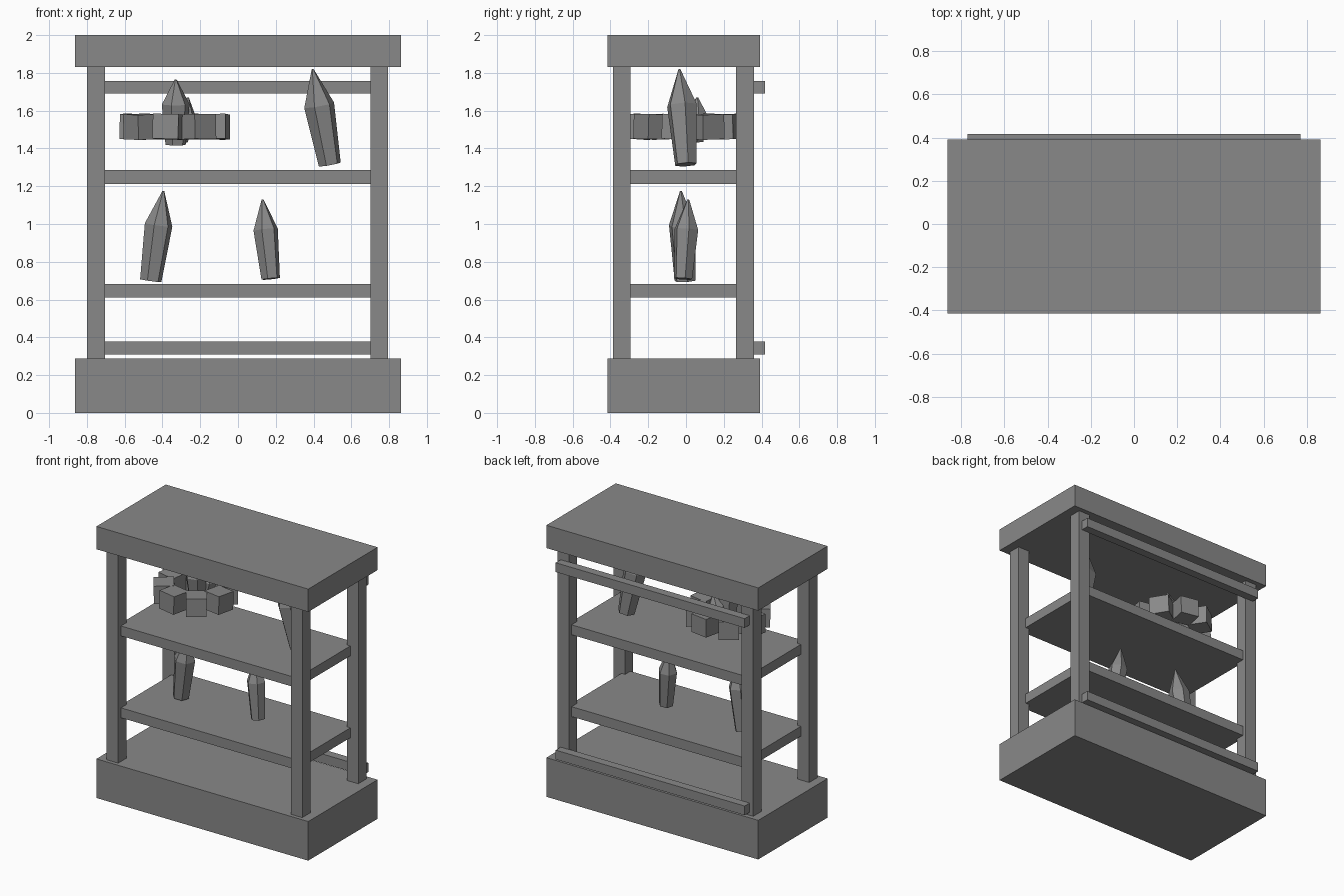
import bpy, bmesh, math, random
from mathutils import Vector, Matrix, Euler

if "Cube" in bpy.data.objects:
    bpy.data.objects.remove(bpy.data.objects["Cube"])

random.seed(4)
grey = bpy.data.materials.new("mid_grey")
grey.diffuse_color = (0.25, 0.25, 0.25, 1)
grey.use_nodes = True
grey.node_tree.nodes["Principled BSDF"].inputs["Base Color"].default_value = grey.diffuse_color


def finish(bm, name):
    bmesh.ops.recalc_face_normals(bm, faces=bm.faces)
    mesh = bpy.data.meshes.new(name)
    bm.to_mesh(mesh)
    bm.free()
    mesh.materials.append(grey)
    obj = bpy.data.objects.new(name, mesh)
    bpy.context.collection.objects.link(obj)
    return obj


def box(name, lo, hi, rot=None):
    """Box between two corners, optionally turned about its centre."""
    lo, hi = Vector(lo), Vector(hi)
    bm = bmesh.new()
    mat = Matrix.Translation((lo + hi) / 2)
    if rot:
        mat = mat @ Euler(rot).to_matrix().to_4x4()
    bmesh.ops.create_cube(bm, size=1, matrix=mat @ Matrix.Diagonal((*(hi - lo), 1)))
    return finish(bm, name)


def crystal(name, base, tip, r_base, r_mid, shoulder=0.62, sides=6):
    """Faceted shard that widens to a shoulder, then narrows to a point."""
    base, tip = Vector(base), Vector(tip)
    axis = tip - base
    turn = Vector((0, 0, 1)).rotation_difference(axis)
    bm = bmesh.new()
    rings = []
    for t, r in ((0, r_base), (shoulder, r_mid), (1, 0.005)):
        ring = []
        for i in range(sides):
            a = math.tau * (i + 0.2) / sides
            p = Vector((r * math.cos(a), r * math.sin(a), t * axis.length))
            ring.append(bm.verts.new(base + turn @ p))
        rings.append(ring)
    for a, b in zip(rings, rings[1:]):
        for i in range(sides):
            j = (i + 1) % sides
            bm.faces.new((a[i], a[j], b[j], b[i]))
    bm.faces.new(rings[0])
    bm.faces.new(rings[-1])
    return finish(bm, name)


# Base and roof slabs
box("base", (-0.863, -0.415, 0), (0.863, 0.392, 0.288))
box("roof", (-0.863, -0.415, 1.832), (0.863, 0.392, 2.0))

# Corner posts
for side, x in (("left", -0.752), ("right", 0.748)):
    for end, y in (("front", -0.34), ("back", 0.312)):
        box(f"{end}_{side}_post", (x - 0.047, y - 0.047, 0.28), (x + 0.047, y + 0.047, 1.84))

# Shelves
for level, z in (("lower", 0.61), ("upper", 1.213)):
    box(f"{level}_shelf", (-0.73, -0.355, z), (0.73, 0.33, z + 0.073))

# Back rails
for level, z in (("lower", 0.31), ("upper", 1.69)):
    box(f"{level}_back_rail", (-0.77, 0.355, z), (0.77, 0.417, z + 0.068))

# Standing crystals
crystal("tall_crystal", (0.486, 0.0, 1.315), (0.395, -0.035, 1.82), 0.06, 0.082)
crystal("left_crystal", (-0.462, -0.005, 0.70), (-0.395, -0.027, 1.175), 0.058, 0.075)
crystal("right_crystal", (0.173, -0.015, 0.71), (0.13, 0.012, 1.13), 0.05, 0.066)

# Crystal cluster inside the stone ring
crystal("cluster_crystal", (-0.33, 0.0, 1.42), (-0.33, -0.03, 1.765), 0.055, 0.075)
crystal("small_cluster_crystal", (-0.31, 0.05, 1.44), (-0.265, 0.06, 1.67), 0.045, 0.06)

# Ring of blocks
for i in range(8):
    a = math.radians(-100 + 45 * i)
    c = Vector((-0.335 + 0.215 * math.cos(a), -0.012 + 0.207 * math.sin(a), 1.515))
    h = Vector((0.069, 0.069, 0.066))
    tilt = [random.uniform(-0.04, 0.04) for _ in range(2)]
    box(f"ring_block_{i + 1}", c - h, c + h, (tilt[0], tilt[1], a))
